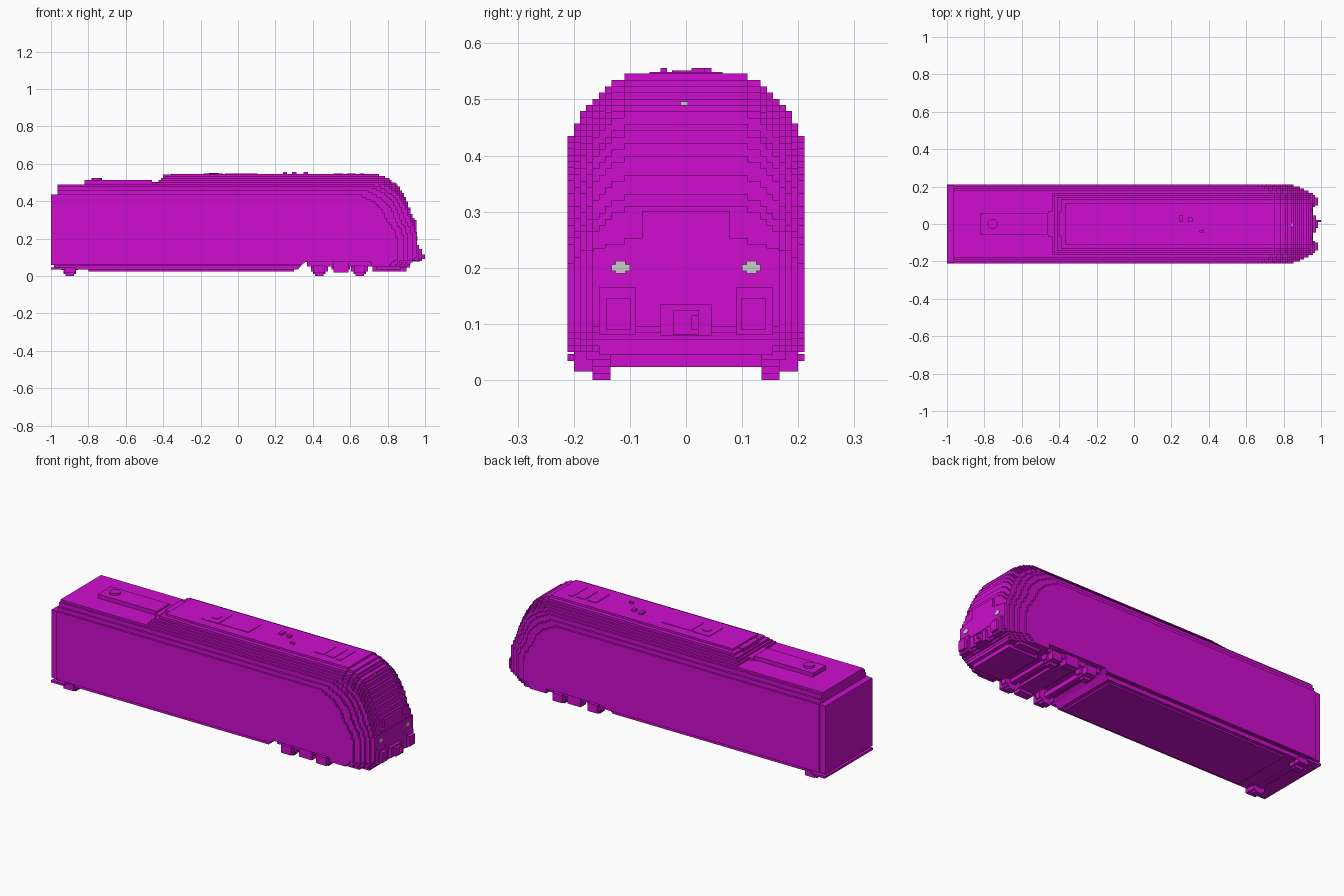
import bpy, bmesh, math

if "Cube" in bpy.data.objects:
    bpy.data.objects.remove(bpy.data.objects["Cube"], do_unlink=True)

U = 2 / 178  # block size of the stepped surfaces


def material(name, col):
    m = bpy.data.materials.new(name)
    m.use_nodes = True
    m.diffuse_color = (*col, 1)
    m.node_tree.nodes["Principled BSDF"].inputs["Base Color"].default_value = (*col, 1)
    return m


MAGENTA = material("magenta", (0.62, 0.004, 0.62))
GREY = material("lamp_grey", (0.6, 0.6, 0.6))


def finish(name, bm, mat):
    bmesh.ops.recalc_face_normals(bm, faces=bm.faces)
    me = bpy.data.meshes.new(name)
    bm.to_mesh(me)
    bm.free()
    me.materials.append(mat)
    ob = bpy.data.objects.new(name, me)
    bpy.context.collection.objects.link(ob)
    return ob


def prism(bm, pts, y0, y1):
    """Extrude an x-z outline from y0 to y1."""
    f = bm.faces.new([bm.verts.new((x, y0, z)) for x, z in pts])
    g = bmesh.ops.extrude_face_region(bm, geom=[f])["geom"]
    verts = [v for v in g if isinstance(v, bmesh.types.BMVert)]
    bmesh.ops.translate(bm, verts=verts, vec=(0, y1 - y0, 0))


def boxes(name, specs, mat=MAGENTA, mirror=False):
    """Boxes given as (x0, x1, y0, y1, z0, z1), optionally mirrored in y."""
    bm = bmesh.new()
    for x0, x1, y0, y1, z0, z1 in specs:
        pts = [(x0, z0), (x1, z0), (x1, z1), (x0, z1)]
        prism(bm, pts, y0, y1)
        if mirror:
            prism(bm, pts, -y1, -y0)
    return finish(name, bm, mat)


def lerp(table, t):
    if t <= table[0][0]:
        return table[0][1]
    for (a, va), (b, vb) in zip(table, table[1:]):
        if t <= b:
            return va + (vb - va) * (t - a) / (b - a)
    return table[-1][1]


# Nose outline: height -> x
TOP = 0.546
NOSE = [(0.03, 0.90), (0.07, 0.92), (0.09, 0.95), (0.25, 0.95), (0.30, 0.94), (0.34, 0.925),
        (0.38, 0.91), (0.42, 0.895), (0.45, 0.88), (0.48, 0.855), (0.50, 0.835),
        (0.52, 0.805), (0.535, 0.775), (TOP, 0.74)]


def snap(x):
    return round(x / U) * U


def nose_steps(z0, z1, inset):
    """Stepped outline climbing the nose."""
    pts, n = [], max(1, round((z1 - z0) / U))
    h, drop = (z1 - z0) / n, TOP - z1
    for i in range(n):
        z = z0 + (i + 0.5) * h
        zz = z + drop * min(1, max(0, (z - 0.15) / 0.15))
        x = snap(lerp(NOSE, zz) - inset)
        if pts and abs(pts[-1][0] - x) < 1e-5:
            pts[-1] = (x, z + h / 2)
        else:
            pts += [(x, z - h / 2), (x, z + h / 2)]
    return pts


# Body: nested slices, each narrower one longer and taller
REAR_TOP = 0.49
layers = [(0.211, 0.435, 0.10, 0.058), (0.200, 0.457, 0.065, 0.056), (0.189, 0.479, 0.043, 0.034),
          (0.178, 0.490, 0.022, 0.034)]
bm = bmesh.new()
for w, top, inset, zb in layers:
    arch = [(-0.965, top), (-0.965, zb), (0.32, zb), (0.34, 0.058), (0.36, 0.075), (0.71, 0.075), (0.71, 0.05)]
    prism(bm, arch + nose_steps(0.05, top, inset), -w, w)
finish("body_shell", bm, MAGENTA)

# Raised roof over the front part, stepped down at its rear
bm = bmesh.new()
for w, top, back in [(0.167, 0.501, -0.435), (0.155, 0.512, -0.424), (0.144, 0.523, -0.412),
                     (0.133, 0.535, -0.39), (0.110, 0.546, -0.365)]:
    outline = [(back, top), (back, 0.47), (0.5, 0.47), (0.5, 0.05)]
    prism(bm, outline + nose_steps(0.05, top, 0), -w, w)
finish("raised_roof", bm, MAGENTA)

# Rear end block and underfloor
boxes("rear_end", [(-1, -0.96, -0.205, 0.205, 0.058, 0.435), (-1, -0.92, -0.211, 0.211, 0.034, 0.046),
                   (-0.985, -0.94, -0.19, 0.19, 0.04, 0.06)])
boxes("belly", [(-0.80, 0.30, -0.170, 0.170, 0.025, 0.05)])
boxes("nose_skirt", [(0.72, 0.90, -0.135, 0.135, 0.023, 0.08), (0.74, 0.87, -0.178, 0.178, 0.036, 0.07),
                     (0.80, 0.92, -0.155, 0.155, 0.045, 0.08)])


# Wheels with stepped rims
def wheel(bm, x, r, y0, y1):
    n = 4
    h = r / n
    half = [round(math.sqrt(r * r - ((i + 0.5) * h) ** 2) / U) * U for i in range(n)]
    for i, hw in enumerate(half):
        for z in (r + i * h, r - (i + 1) * h):
            prism(bm, [(x - hw, z), (x + hw, z), (x + hw, z + h), (x - hw, z + h)], y0, y1)


bm = bmesh.new()
for x, r in [(-0.90, 0.042), (0.435, 0.046), (0.65, 0.046)]:
    for s in (-1, 1):
        a, b = sorted((s * 0.135, s * 0.167))
        wheel(bm, x, r, a, b)
    prism(bm, [(x - 0.015, 0.03), (x + 0.015, 0.03), (x + 0.015, 0.055), (x - 0.015, 0.055)], -0.14, 0.14)
finish("wheels", bm, MAGENTA)

# Bogie frames, axle boxes and springs
boxes("bogie_frame", [(0.37, 0.71, 0.165, 0.185, 0.05, 0.078),
                      (0.51, 0.59, 0.150, 0.195, 0.020, 0.075),
                      (0.405, 0.465, 0.165, 0.20, 0.015, 0.06),
                      (0.62, 0.68, 0.165, 0.20, 0.015, 0.06),
                      (-0.93, -0.87, 0.165, 0.20, 0.015, 0.045)], mirror=True)
boxes("bogie_crossbeam", [(0.50, 0.60, -0.15, 0.15, 0.035, 0.078)])

# Nose details
boxes("nose_panel", [(0.93, 0.957, -0.165, 0.165, 0.155, 0.235), (0.92, 0.955, -0.078, 0.078, 0.23, 0.30)])
boxes("bumper", [(0.92, 0.968, 0.090, 0.155, 0.08, 0.165), (0.96, 0.985, 0.098, 0.143, 0.09, 0.145)],
      mirror=True)
boxes("coupler", [(0.92, 0.972, -0.045, 0.045, 0.078, 0.135), (0.96, 0.985, -0.022, 0.022, 0.08, 0.125),
                  (0.98, 1.0, 0.010, 0.022, 0.09, 0.115)])
boxes("headlight", [(0.955, 0.960, 0.100, 0.133, 0.194, 0.206), (0.955, 0.960, 0.108, 0.126, 0.190, 0.212)],
      GREY, mirror=True)
boxes("top_lamp", [(0.835, 0.848, -0.010, 0.004, 0.490, 0.496)], GREY)

# Rear roof hatch with round vent
boxes("roof_hatch", [(-0.82, -0.46, -0.056, 0.056, 0.48, 0.512), (-0.46, -0.42, -0.07, 0.07, 0.48, 0.503),
                     (-0.40, -0.37, -0.07, 0.07, 0.50, 0.542)])


def disc(name, x, r, z0, z1):
    bm = bmesh.new()
    bmesh.ops.create_cone(bm, cap_ends=True, segments=12, radius1=r, radius2=r, depth=z1 - z0)
    bmesh.ops.translate(bm, verts=bm.verts, vec=(x, 0, (z0 + z1) / 2))
    finish(name, bm, MAGENTA)


disc("rear_vent", -0.755, 0.028, 0.50, 0.523)
disc("front_vent", -0.13, 0.025, 0.54, 0.552)

# Front roof hatches, grilles and small fittings
boxes("roof_panels", [(-0.185, -0.08, -0.06, 0.06, 0.54, 0.549), (-0.07, 0.105, -0.058, 0.058, 0.54, 0.549),
                      (0.51, 0.565, -0.058, 0.058, 0.54, 0.549), (0.58, 0.63, -0.058, 0.058, 0.54, 0.549),
                      (0.65, 0.675, -0.065, 0.065, 0.54, 0.549)])
boxes("roof_fittings", [(0.24, 0.262, 0.010, 0.045, 0.54, 0.556), (0.29, 0.312, 0.010, 0.034, 0.54, 0.556),
                        (0.35, 0.375, -0.045, -0.034, 0.54, 0.556)])
